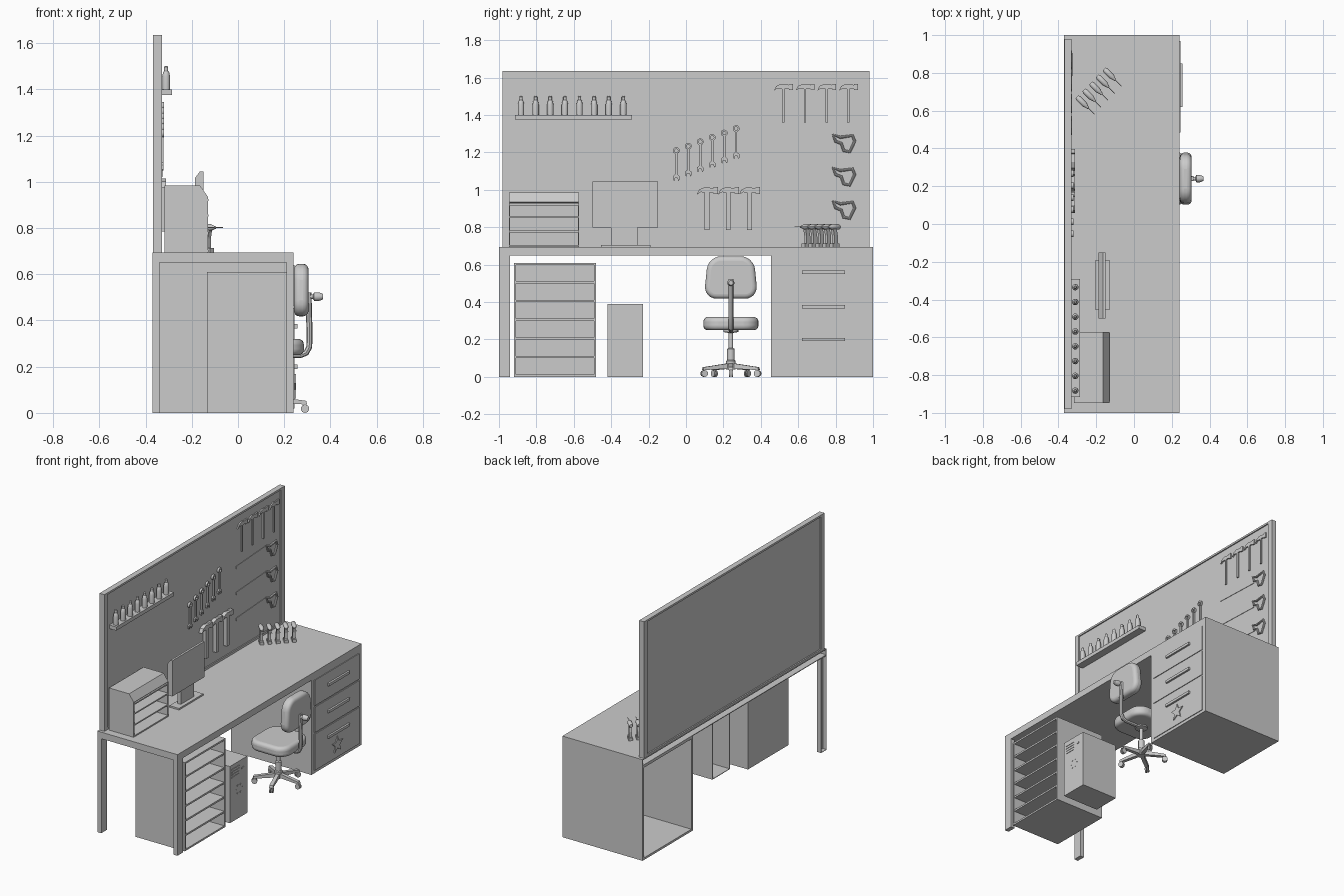
import bpy, bmesh, math
from mathutils import Matrix, Vector

if "Cube" in bpy.data.objects:
    bpy.data.objects.remove(bpy.data.objects["Cube"])

T, R = Matrix.Translation, Matrix.Rotation


def finish(name, bm, mat=None, smooth=False):
    bmesh.ops.recalc_face_normals(bm, faces=bm.faces)
    me = bpy.data.meshes.new(name)
    bm.to_mesh(me)
    bm.free()
    ob = bpy.data.objects.new(name, me)
    bpy.context.collection.objects.link(ob)
    if mat is not None:
        ob.matrix_world = mat
    if smooth:
        shade(ob)
    return ob


def shade(ob):
    bpy.ops.object.select_all(action='DESELECT')
    ob.select_set(True)
    bpy.context.view_layer.objects.active = ob
    bpy.ops.object.shade_smooth_by_angle(angle=math.radians(35))


def box(name, x0, x1, y0, y1, z0, z1, open_back=False, open_front=False, wall=0.012, mat=None):
    bm = bmesh.new()
    bmesh.ops.create_cube(bm, size=1)
    for v in bm.verts:
        v.co = ((x0 + x1) / 2 + v.co.x * (x1 - x0), (y0 + y1) / 2 + v.co.y * (y1 - y0),
                (z0 + z1) / 2 + v.co.z * (z1 - z0))
    bm.normal_update()
    gone = [f for f in bm.faces if (open_back and f.normal.x < -.9) or (open_front and f.normal.x > .9)]
    bmesh.ops.delete(bm, geom=gone, context='FACES')
    ob = finish(name, bm, mat)
    if gone:
        m = ob.modifiers.new("wall", 'SOLIDIFY')
        m.thickness, m.offset = wall, -1
        m.use_even_offset = True
    return ob


def prism(name, pts, x0, x1, mat=None):
    """Extrude a y-z outline along x."""
    bm = bmesh.new()
    f = bm.faces.new([bm.verts.new((x0, y, z)) for y, z in pts])
    new = bmesh.ops.extrude_face_region(bm, geom=[f])['geom']
    bmesh.ops.translate(bm, verts=[g for g in new if isinstance(g, bmesh.types.BMVert)], vec=(x1 - x0, 0, 0))
    return finish(name, bm, mat)


def side_prism(name, pts, y0, y1):
    """Extrude an x-z outline along y."""
    return prism(name, [(-x, z) for x, z in pts], y0, y1, R(math.pi / 2, 4, 'Z'))


def lathe(name, prof, mat, n=16):
    bm = bmesh.new()
    vs = [bm.verts.new((r, 0, z)) for r, z in prof]
    es = [bm.edges.new(p) for p in zip(vs, vs[1:])]
    bmesh.ops.spin(bm, geom=vs + es, axis=(0, 0, 1), cent=(0, 0, 0), angle=math.tau, steps=n)
    bmesh.ops.remove_doubles(bm, verts=bm.verts, dist=1e-5)
    return finish(name, bm, mat, True)


def tube(name, pts, r, cyclic=False):
    cu = bpy.data.curves.new(name, 'CURVE')
    cu.dimensions, cu.bevel_depth, cu.bevel_resolution = '3D', r, 2
    cu.use_fill_caps = True
    sp = cu.splines.new('POLY')
    sp.points.add(len(pts) - 1)
    for p, c in zip(sp.points, pts):
        p.co = (*c, 1)
    sp.use_cyclic_u = cyclic
    ob = bpy.data.objects.new(name, cu)
    bpy.context.collection.objects.link(ob)
    bpy.ops.object.select_all(action='DESELECT')
    ob.select_set(True)
    bpy.context.view_layer.objects.active = ob
    bpy.ops.object.convert(target='MESH')
    shade(bpy.context.object)


def cushion(name, x0, x1, y0, y1, z0, z1, bev, taper=0.0):
    ob = box(name, x0, x1, y0, y1, z0, z1)
    yc = (y0 + y1) / 2
    for v in ob.data.vertices:
        if v.co.z > (z0 + z1) / 2:
            v.co.y = yc + (v.co.y - yc) * (1 - taper)
    # round the outline first, then soften the rim
    thin_x = (x1 - x0) < (z1 - z0)
    w = ob.data.attributes.new("bevel_weight_edge", 'FLOAT', 'EDGE')
    for e in ob.data.edges:
        d = ob.data.vertices[e.vertices[0]].co - ob.data.vertices[e.vertices[1]].co
        w.data[e.index].value = float(abs(d.x if thin_x else d.z) > .9 * d.length)
    m = ob.modifiers.new("outline", 'BEVEL')
    m.limit_method, m.width, m.segments = 'WEIGHT', bev, 6
    m = ob.modifiers.new("rim", 'BEVEL')
    m.limit_method, m.angle_limit, m.width, m.segments = 'ANGLE', math.radians(40), 0.024, 5
    shade(ob)


# desk: top, two left legs, right cabinet, all open at the back
box("desk_top", -.37, .24, -1, 1, .65, .695, open_back=True, wall=.005)
box("front_leg", .21, .24, -1, -.94, 0, .65)
box("back_leg", -.37, -.34, -1, -.94, 0, .65, open_back=True, wall=.003)
box("cabinet", -.37, .24, .455, 1, 0, .65, open_back=True, wall=.015)
for i, (z0, z1) in enumerate([(.02, .27), (.28, .455), (.465, .64)]):
    box(f"drawer_front_{i}", .24, .245, .485, .97, z0, z1)
    zc = (.2, .375, .56)[i]
    box(f"drawer_handle_{i}", .245, .258, .62, .85, zc - .009, zc + .009)
star = [(.725 + r * math.sin(k * math.pi / 5), .11 + r * math.cos(k * math.pi / 5))
        for k in range(10) for r in [(.058, .025)[k % 2]]]
prism("star_emblem", star, .245, .252)

# shelf unit under the desk
box("shelf_unit", -.135, .24, -.92, -.48, 0, .61, open_front=True)
for i in range(1, 6):
    box(f"unit_shelf_{i}", -.125, .238, -.91, -.49, i * .1, i * .1 + .012)

# computer tower
box("tower", -.04, .232, -.42, -.23, 0, .39, open_back=True, wall=.004)
for i in range(4):
    box(f"tower_vent_{i}", .232, .235, -.40, -.32, .30 + i * .018, .308 + i * .018)
box("tower_slot", .232, .236, -.295, -.27, .327, .335)
for i in range(6):
    a = i * math.tau / 6
    y, z = -.32 + .03 * math.cos(a), .2 + .03 * math.sin(a)
    box(f"tower_button_{i}", .232, .235, y - .005, y + .005, z - .005, z + .005)

# tool board with frame
box("board_panel", -.358, -.338, -.95, .945, .705, 1.625)
for n, y0, y1 in (("left", -.98, -.945), ("right", .94, .98)):
    box(f"board_frame_{n}", -.367, -.33, y0, y1, .695, 1.635)
for n, z0, z1 in (("bottom", .695, .71), ("top", 1.622, 1.635)):
    box(f"board_frame_{n}", -.367, -.33, -.945, .94, z0, z1)

# bottle shelf
box("bottle_shelf", -.338, -.285, -.915, -.29, 1.375, 1.4)
for i in range(8):
    lathe(f"bottle_{i}", [(0, 0), (.017, 0), (.017, .055), (.013, .075), (.009, .08), (.009, .097), (.005, .102), (0, .102)],
          T((-.311, -.882 + i * .0782, 1.4)))

# wrenches, rising to the right
jaw = [(-.006, .15), (-.006, .035), (-.018, .024), (-.018, .006), (-.01, 0), (-.007, .016),
       (.007, .016), (.01, 0), (.018, .006), (.018, .024), (.006, .035), (.006, .15)]
for i in range(6):
    M = T((-.328, -.052 + i * .064, 1.048 + i * .0235))
    prism(f"wrench_{i}", jaw, -.005, .005, M)
    ring = [(.009, -.007), (.018, -.007), (.018, .007), (.009, .007), (.009, -.007)]
    lathe(f"wrench_ring_{i}", ring, M @ T((0, 0, .162)) @ R(math.pi / 2, 4, 'Y'))


# hammers: three large ones and four slim ones
def hammer(name, y, z, s, x1, h):
    pts = [(-.055, .19), (-.042, .217), (-.012, .23), (.032, .224), (.036, .23), (.057, .23), (.057, .193),
           (.036, .193), (.032, .2), (h, .2), (h, 0), (-h, 0), (-h, .2), (-.033, .203)]
    prism(name, [(y + a * s, z + b * s) for a, b in pts], -.34, x1)


for i in range(3):
    hammer(f"hammer_{i}", .113 + i * .113, .785, 1, -.312, .013)
for i in range(4):
    hammer(f"slim_hammer_{i}", .52 + i * .116, 1.36, .9, -.329, .007)

# hand saws
grip = [(-.055, .047), (-.015, .033), (.05, .042), (.062, .012), (.035, -.045), (.003, -.038), (-.01, .0), (-.04, .012)]
for i in range(3):
    z = .892 + i * .178
    tube(f"saw_grip_{i}", [(-.334, .84 + a, z + b) for a, b in grip], .008, True)
    prism(f"saw_blade_{i}", [(.46, z + .03), (.80, z + .05), (.80, z), (.46, z + .012)], -.339, -.335)

# paper tray with sloped top front
side = [(-.318, .695), (-.13, .695), (-.13, .935), (-.165, .985), (-.318, .985)]
for n, y in (("left", -.947), ("right", -.578)):
    side_prism(f"tray_side_{n}", side, y, y + .006)
box("tray_back", -.318, -.312, -.941, -.578, .695, .985)
for i, z in enumerate((.697, .773, .85, .917)):
    box(f"tray_shelf_{i}", -.312, -.128, -.941, -.578, z, z + .009)
side_prism("tray_lid", [(-.318, .978), (-.167, .978), (-.134, .93), (-.13, .935), (-.165, .985), (-.318, .985)], -.947, -.572)

# monitor
side_prism("monitor_screen", [(-.187, .8), (-.15, .8), (-.15, 1.045), (-.165, 1.045), (-.187, 1.015)], -.5, -.15)
box("monitor_neck", -.182, -.155, -.4, -.258, .7, .81)
box("monitor_base", -.203, -.13, -.455, -.19, .695, .706)

# row of power drills on a diagonal, bits pointing front right
body = [(0, -.042), (.01, -.042), (.015, -.032), (.015, .014), (.009, .03), (.006, .042), (.0018, .043), (.0018, .088), (0, .088)]
grip = [(-.012, .793), (.014, .793), (.006, .755), (.006, .713), (-.022, .713), (-.022, .75)]
for i in range(5):
    M = T((-.272 + i * .036, .643 + i * .037, 0)) @ R(math.radians(-135), 4, 'Z')
    lathe(f"drill_body_{i}", body, M @ T((0, 0, .802)) @ R(-math.pi / 2, 4, 'X'), 12)
    prism(f"drill_grip_{i}", grip, -.009, .009, M)
    box(f"drill_battery_{i}", -.013, .013, -.03, .022, .695, .714, mat=M)

# office chair facing the desk
CX, CY = .14, .24
cushion("chair_seat", 0, .285, CY - .147, CY + .147, .25, .32, .08)
cushion("chair_back", .242, .305, CY - .145, CY + .145, .418, .645, .07, .16)
tube("chair_spine", [(.15, CY, .25), (.27, CY, .25), (.295, CY, .26), (.308, CY, .285), (.31, CY, .33), (.305, CY, .52)], .013)
lathe("chair_knob", [(0, 0), (.01, 0), (.01, .025), (.019, .03), (.019, .05), (.012, .068), (0, .068)],
      T((.3, CY, .503)) @ R(math.pi / 2, 4, 'Y'))
lathe("chair_column", [(0, .04), (.025, .04), (.025, .085), (.02, .09), (.02, .15), (.012, .155), (.012, .235),
                       (.04, .24), (.04, .255), (0, .255)], T((CX, CY, 0)))
foot = [(0, .075), (.155, .052), (.16, .036), (0, .045)]
for i in range(5):
    M = T((CX, CY, 0)) @ R(i * math.tau / 5 - math.pi / 2, 4, 'Z')
    prism(f"chair_foot_{i}", foot, -.012, .012, M)
    for s in (-.011, .003):
        lathe(f"caster_{i}_{'a' if s < 0 else 'b'}", [(0, 0), (.018, 0), (.018, .008), (0, .008)],
              M @ T((s, .15, .018)) @ R(math.pi / 2, 4, 'Y'))
